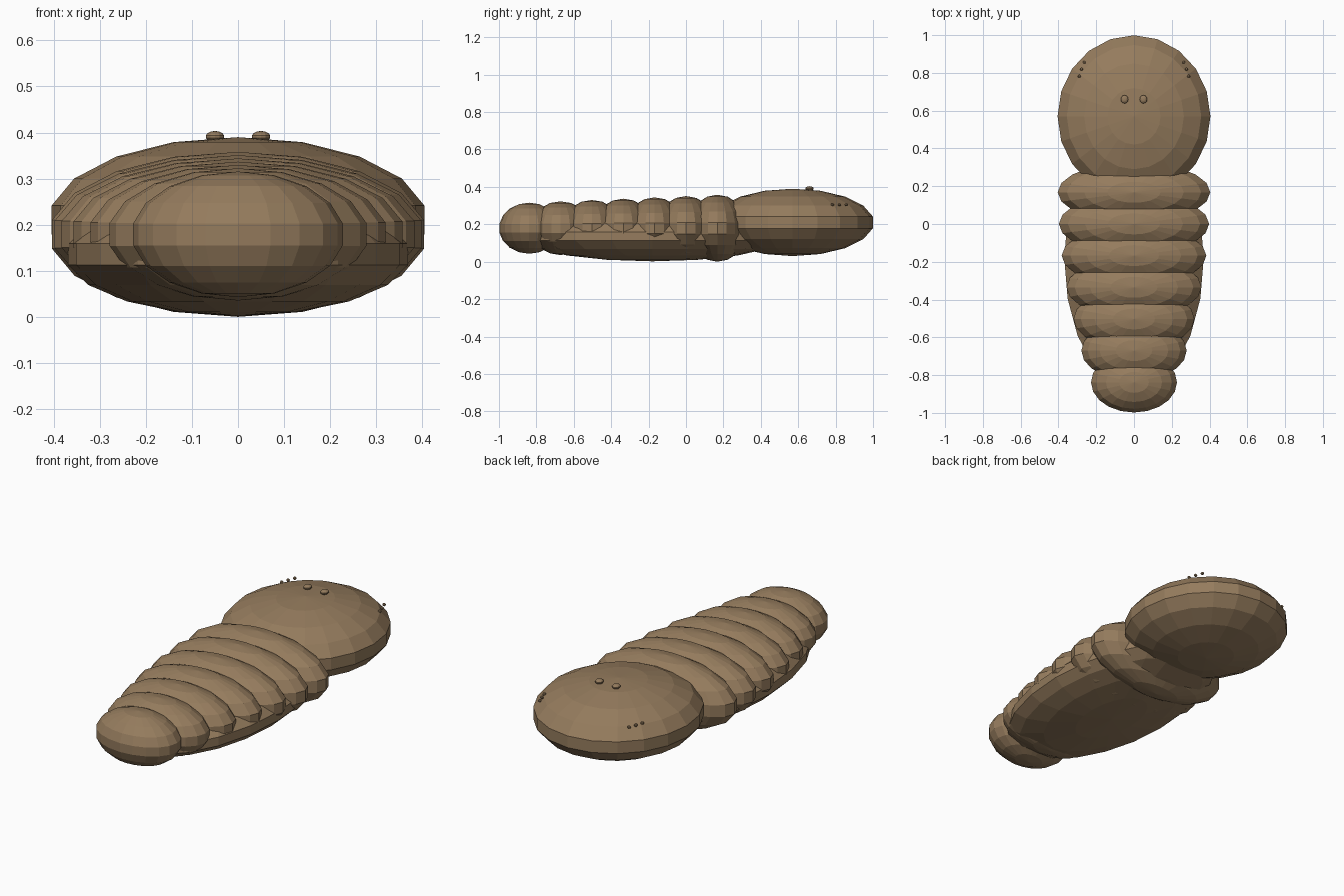
import bpy
import bmesh
from mathutils import Matrix, Vector

if "Cube" in bpy.data.objects:
    bpy.data.objects.remove(bpy.data.objects["Cube"])

brown = bpy.data.materials.new("brown_shell")
brown.diffuse_color = (0.30, 0.20, 0.11, 1.0)
brown.use_nodes = True
brown.node_tree.nodes["Principled BSDF"].inputs["Base Color"].default_value = brown.diffuse_color


def ellipsoid(name, centre, radii, segments=20, rings=9):
    """Faceted, flat-shaded ellipsoid with its poles along z."""
    bm = bmesh.new()
    bmesh.ops.create_uvsphere(bm, u_segments=segments, v_segments=rings, radius=1.0)
    bmesh.ops.transform(
        bm, verts=bm.verts,
        matrix=Matrix.Translation(Vector(centre)) @ Matrix.Diagonal((*radii, 1.0)))
    mesh = bpy.data.meshes.new(name)
    bm.to_mesh(mesh)
    bm.free()
    mesh.materials.append(brown)
    obj = bpy.data.objects.new(name, mesh)
    bpy.context.collection.objects.link(obj)
    return obj


# Broad domed head and the long belly under the body
ellipsoid("head", (0, 0.57, 0.21), (0.411, 0.436, 0.18))
ellipsoid("belly", (0, -0.18, 0.136), (0.375, 0.71, 0.134))

# Overlapping body segments, tapering towards the tail
half_widths = (0.410, 0.404, 0.389, 0.363, 0.325, 0.283, 0.231)
for i, width in enumerate(half_widths):
    ellipsoid(f"body_segment_{i + 1}",
              (0, 0.168 - 0.1677 * i, 0.179),
              (width, 0.162, 0.179 - 0.0071 * i))

# Top eyes and rows of small side eyes, on both sides
for side, label in ((-1, "left"), (1, "right")):
    ellipsoid(f"top_eye_{label}", (side * 0.05, 0.66, 0.391), (0.0205, 0.0225, 0.0125), 12, 7)
    for i, (x, y) in enumerate(((0.264, 0.857), (0.278, 0.82), (0.290, 0.783))):
        ellipsoid(f"side_eye_{label}_{i + 1}", (side * x, y, 0.305),
                  (0.009, 0.009, 0.008), 8, 5)
